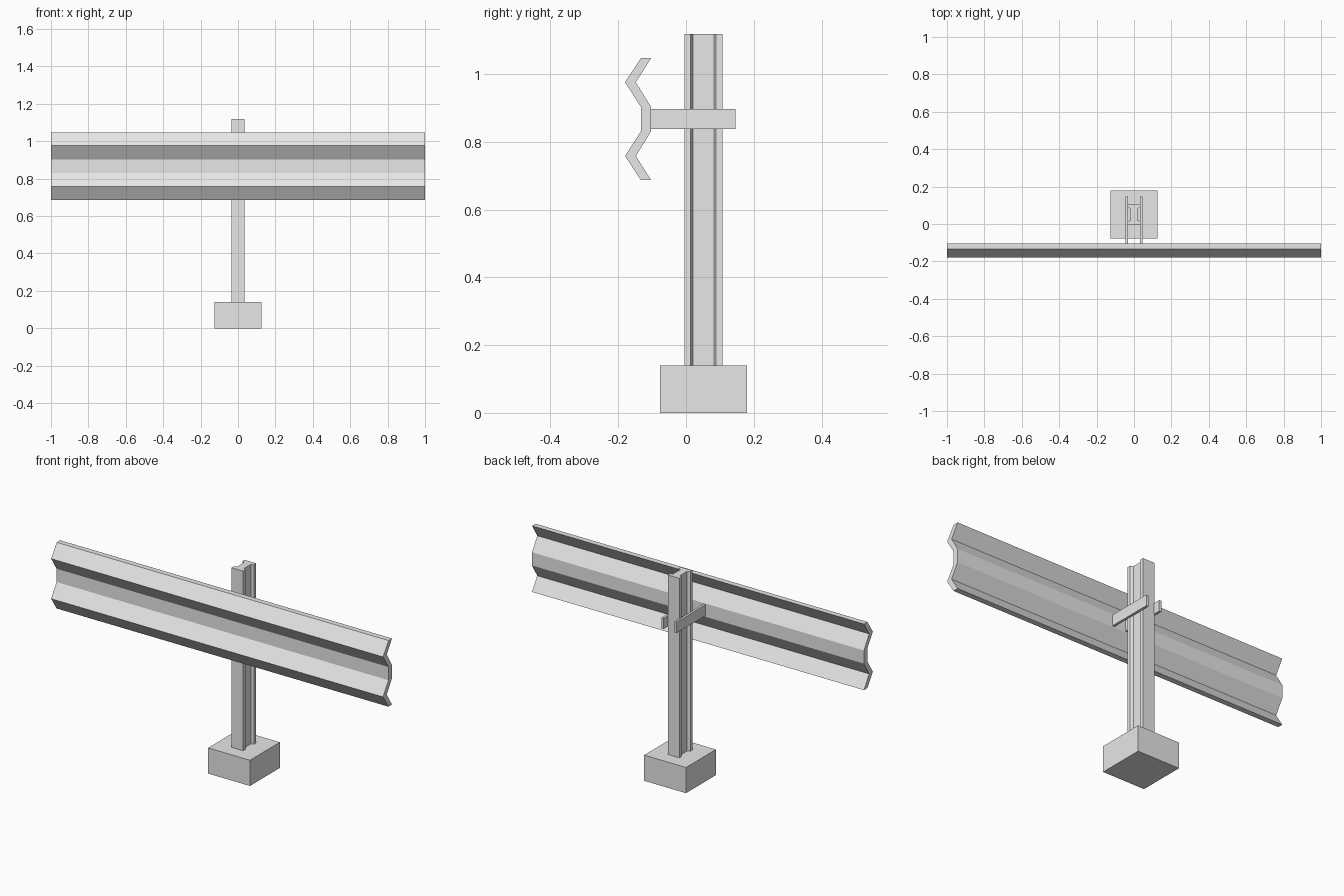
import bpy
import bmesh
from mathutils import Vector

cube = bpy.data.objects.get("Cube")
if cube:
    bpy.data.objects.remove(cube, do_unlink=True)

# One galvanised grey for everything
grey = bpy.data.materials.new("light_grey")
grey.use_nodes = True
colour = (0.8, 0.8, 0.8, 1)
grey.diffuse_color = colour
grey.node_tree.nodes["Principled BSDF"].inputs["Base Color"].default_value = colour


def extrude_profile(name, points, direction):
    """Fill a closed outline and extrude it into a solid."""
    bm = bmesh.new()
    face = bm.faces.new([bm.verts.new(p) for p in points])
    result = bmesh.ops.extrude_face_region(bm, geom=[face], use_keep_orig=True)
    moved = [g for g in result["geom"] if isinstance(g, bmesh.types.BMVert)]
    bmesh.ops.translate(bm, verts=moved, vec=Vector(direction))
    bmesh.ops.recalc_face_normals(bm, faces=bm.faces)
    mesh = bpy.data.meshes.new(name)
    bm.to_mesh(mesh)
    bm.free()
    mesh.materials.append(grey)
    obj = bpy.data.objects.new(name, mesh)
    bpy.context.collection.objects.link(obj)
    return obj


def box(name, low, high):
    (x0, y0, z0), (x1, y1, z1) = low, high
    outline = [(x0, y0, z0), (x1, y0, z0), (x1, y1, z0), (x0, y1, z0)]
    return extrude_profile(name, outline, (0, 0, z1 - z0))


# Concrete footing
box("footing", (-0.126, -0.077, 0), (0.126, 0.18, 0.14))

# I-beam post: one quarter of the outline, mirrored around its centre
post_y = 0.051
quarter = [(0.035, 0.056), (0.035, 0.038), (0.02, 0.031)]
right_side = quarter + [(x, -y) for x, y in reversed(quarter)]
section = right_side + [(-x, -y) for x, y in right_side]
extrude_profile("post", [(x, y + post_y, 0.14) for x, y in section], (0, 0, 0.978))

# Corrugated rail: upper half of front and back outlines, mirrored in height
rail_z = 0.867
front = [(-0.133, 0.18), (-0.18, 0.109), (-0.133, 0.036)]
back = [(-0.103, 0.18), (-0.148, 0.109), (-0.103, 0.036)]


def full_height(half):
    return half + [(y, -z) for y, z in reversed(half)]


outline = full_height(front) + full_height(back)[::-1]
extrude_profile("rail", [(-1, y, z + rail_z) for y, z in outline], (2, 0, 0))

# Flat straps joining the rail to both sides of the post
for name, side in (("left_strap", 1), ("right_strap", -1)):
    inner, outer = sorted((side * 0.033, side * 0.046))
    box(name, (inner, -0.104, rail_z - 0.029), (outer, 0.146, rail_z + 0.03))
